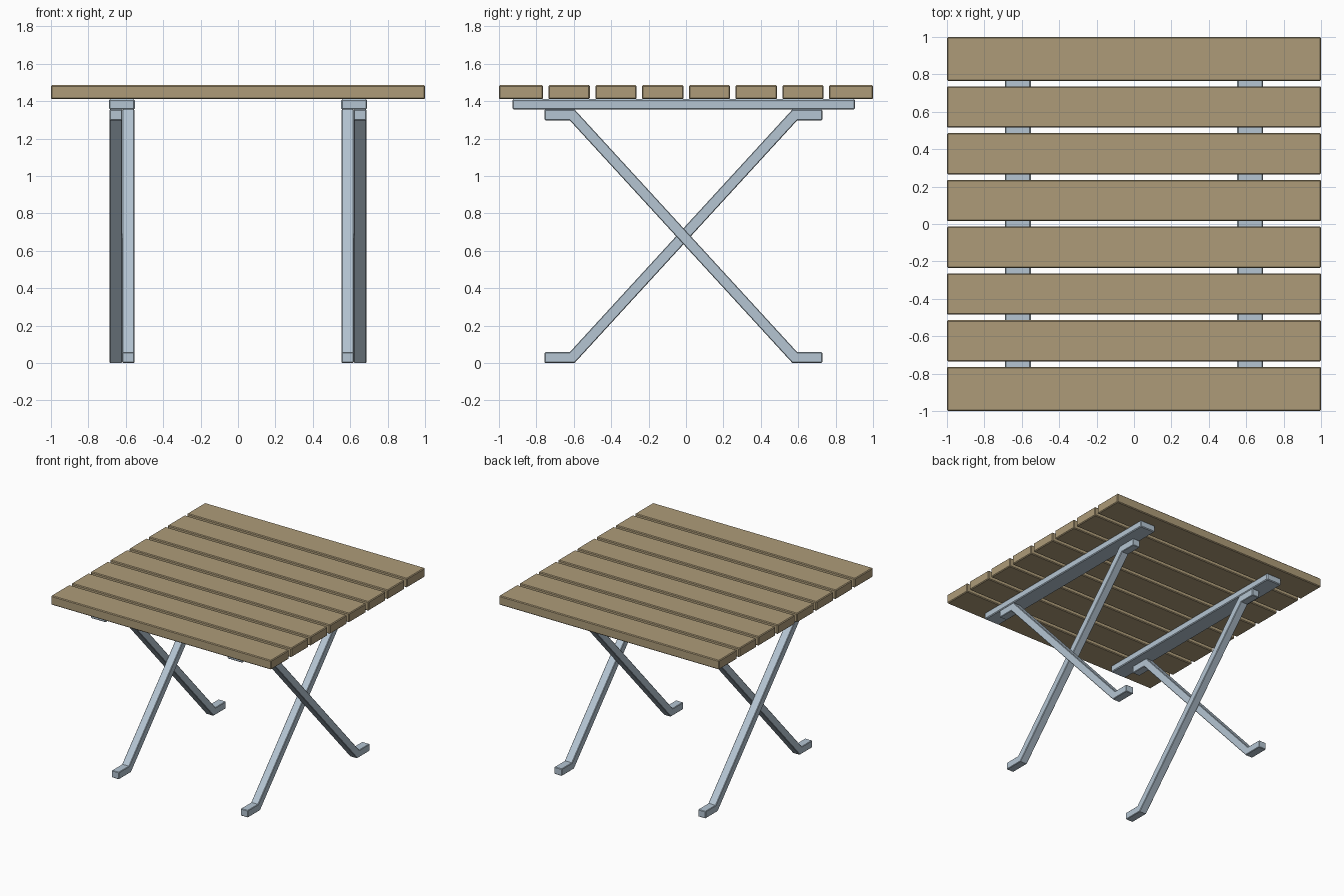
import bpy, bmesh

if "Cube" in bpy.data.objects:
    bpy.data.objects.remove(bpy.data.objects["Cube"])


def material(name, rgb):
    m = bpy.data.materials.new(name)
    m.diffuse_color = (*rgb, 1)
    m.use_nodes = True
    m.node_tree.nodes["Principled BSDF"].inputs["Base Color"].default_value = m.diffuse_color
    return m


wood = material("tan wood", (0.42, 0.33, 0.19))
metal = material("pale blue grey metal", (0.46, 0.56, 0.65))


def extrude_profile(name, pts, x0, x1, mat, bevel=0.006):
    """Extrude a closed (y, z) outline along x and soften its square edges."""
    bm = bmesh.new()
    face = bm.faces.new([bm.verts.new((x0, y, z)) for y, z in pts])
    res = bmesh.ops.extrude_face_region(bm, geom=[face])
    for v in res["geom"]:
        if isinstance(v, bmesh.types.BMVert):
            v.co.x = x1
    bmesh.ops.recalc_face_normals(bm, faces=bm.faces)
    me = bpy.data.meshes.new(name)
    bm.to_mesh(me)
    bm.free()
    me.materials.append(mat)
    ob = bpy.data.objects.new(name, me)
    bpy.context.collection.objects.link(ob)
    mod = ob.modifiers.new("soft edges", "BEVEL")
    mod.width = bevel
    mod.segments = 1
    mod.limit_method = 'ANGLE'
    mod.angle_limit = 1.05
    return ob


def box_profile(y0, y1, z0, z1):
    return [(y0, z0), (y1, z0), (y1, z1), (y0, z1)]


# Table top: eight slats, the two end ones slightly wider
for i in range(8):
    y0 = -1 if i == 0 else -0.985 + i * 0.25
    y1 = 1 if i == 7 else -0.764 + i * 0.25
    extrude_profile(f"slat_{i + 1}", box_profile(y0, y1, 1.41, 1.485), -1, 1, wood)

# Leg outline: front foot, diagonal bar, rear top flange
CENTRE = -0.0135
HEIGHT = 1.355
leg = [(-0.742, 0), (-0.582, 0), (0.608, 1.297), (0.742, 1.297),
       (0.742, HEIGHT), (0.582, HEIGHT), (-0.608, 0.058), (-0.742, 0.058)]
inner = [(y + CENTRE, z) for y, z in leg]
outer = [(-y + CENTRE, z) for y, z in leg]

# Support rails and crossed legs on both sides
for side, s in (("left", -1), ("right", 1)):
    extrude_profile(f"{side}_rail", box_profile(-0.928, 0.903, HEIGHT, 1.41),
                    s * 0.552, s * 0.69, metal)
    extrude_profile(f"{side}_inner_leg", inner, s * 0.554, s * 0.619, metal, 0.004)
    extrude_profile(f"{side}_outer_leg", outer, s * 0.619, s * 0.687, metal, 0.004)
